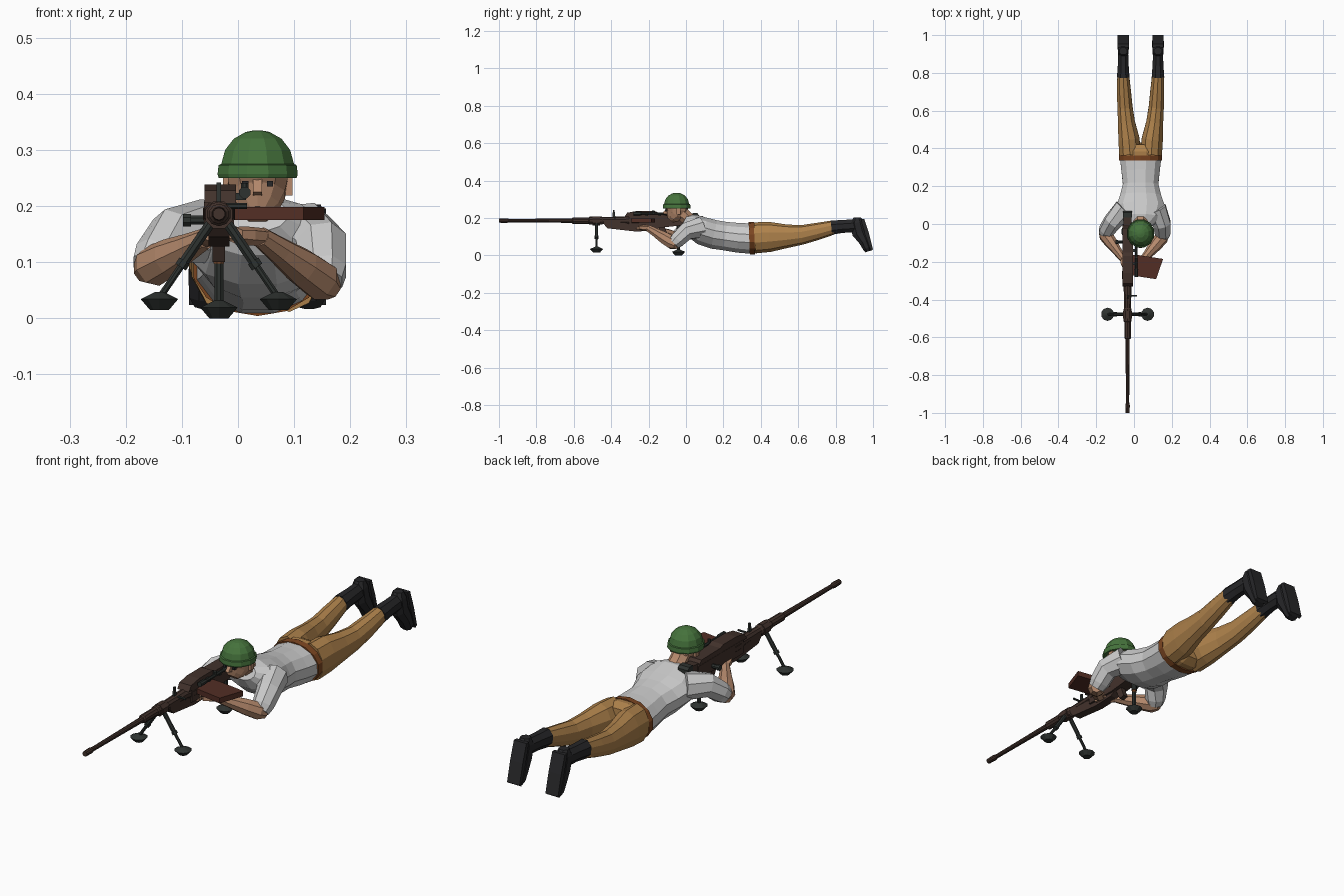
import bpy, bmesh
from math import sin, cos, pi
from mathutils import Vector

CX, GX, GZ = 0.035, -0.034, 0.186   # body centre line, gun axis


def material(name, rgb):
    m = bpy.data.materials.new(name)
    m.diffuse_color = (*rgb, 1)
    return m


GREEN = material("helmet_green", (0.06, 0.17, 0.045))
TAN = material("trouser_tan", (0.42, 0.22, 0.07))
BLACK = material("boot_black", (0.02, 0.02, 0.022))
SKIN = material("skin", (0.46, 0.25, 0.15))
GUN = material("gun_brown", (0.055, 0.032, 0.025))
STEEL = material("dark_steel", (0.027, 0.032, 0.029))
LEATHER = material("belt_leather", (0.2, 0.06, 0.015))
WOOD = material("magazine_brown", (0.085, 0.027, 0.018))


def finish(name, bm, mat):
    bmesh.ops.recalc_face_normals(bm, faces=bm.faces)
    me = bpy.data.meshes.new(name)
    bm.to_mesh(me)
    bm.free()
    ob = bpy.data.objects.new(name, me)
    bpy.context.collection.objects.link(ob)
    if mat:
        me.materials.append(mat)
    return ob


def loft(name, rings, mat=None, n=8):
    """Skin through rings (x, y, z, half width, half depth) set square to the path."""
    bm = bmesh.new()
    pts = [Vector(r[:3]) for r in rings]
    loops = []
    for i, r in enumerate(rings):
        t = (pts[min(i + 1, len(pts) - 1)] - pts[max(i - 1, 0)]).normalized()
        side = Vector((1, 0, 0)) if abs(t.x) < 0.95 else Vector((0, 1, 0))
        u = (side - t * side.dot(t)).normalized()
        v = t.cross(u)
        loops.append([bm.verts.new(pts[i] + u * r[3] * cos(a) + v * r[-1] * sin(a))
                      for a in [2 * pi * (k + 0.5) / n for k in range(n)]])
    for a, b in zip(loops, loops[1:]):
        for k in range(n):
            bm.faces.new((a[k], a[(k + 1) % n], b[(k + 1) % n], b[k]))
    bm.faces.new(loops[0])
    bm.faces.new(loops[-1])
    return finish(name, bm, mat)


def rod(name, a, b, r, mat=None, n=8):
    return loft(name, [(*a, r), (*b, r)], mat, n)


def prism(name, pts, lo, hi, axis, mat):
    """Extrude a flat outline along x (yz points) or z (xy points)."""
    bm = bmesh.new()
    place = (lambda p, h: (h, *p)) if axis == "x" else (lambda p, h: (*p, h))
    f = bm.faces.new([bm.verts.new(place(p, lo)) for p in pts])
    top = bmesh.ops.extrude_face_region(bm, geom=[f])["geom"]
    for v in top:
        if isinstance(v, bmesh.types.BMVert):
            v.co["xyz".index(axis)] = hi
    return finish(name, bm, mat)


def box(name, c, s, mat):
    bm = bmesh.new()
    bmesh.ops.create_cube(bm, size=1)
    for v in bm.verts:
        v.co = Vector([c[i] + v.co[i] * s[i] for i in range(3)])
    return finish(name, bm, mat)


# Shirt torso and belt
loft("shirt", [(CX, y, z, w, h) for y, z, w, h in [
    (-0.01, 0.185, 0.055, 0.035), (0.025, 0.165, 0.11, 0.062), (0.09, 0.13, 0.132, 0.078),
    (0.15, 0.112, 0.112, 0.08), (0.21, 0.103, 0.097, 0.079), (0.28, 0.094, 0.105, 0.082),
    (0.35, 0.09, 0.113, 0.084)]], None, 12)
loft("belt", [(CX, 0.338, 0.091, 0.117, 0.087), (CX, 0.366, 0.092, 0.117, 0.088)], LEATHER, 14)

# Trousers, legs and boots
loft("trouser_seat", [(CX, 0.355, 0.092, 0.113, 0.084), (CX, 0.39, 0.094, 0.115, 0.084),
                      (CX, 0.425, 0.097, 0.085, 0.065)], TAN, 12)
for s, side in ((-1, "right"), (1, "left")):
    loft(side + "_leg", [(CX + s * d, y, z, w, h) for d, y, z, w, h in [
        (0.056, 0.37, 0.094, 0.06, 0.083), (0.062, 0.45, 0.099, 0.059, 0.08),
        (0.075, 0.54, 0.103, 0.047, 0.063), (0.083, 0.62, 0.11, 0.042, 0.052),
        (0.088, 0.70, 0.128, 0.039, 0.046), (0.092, 0.785, 0.149, 0.033, 0.038)]], TAN, 10)
    loft(side + "_boot_shaft", [(CX + s * 0.092, y, z, w, h) for y, z, w, h in [
        (0.777, 0.149, 0.036, 0.041), (0.84, 0.155, 0.031, 0.037),
        (0.89, 0.158, 0.029, 0.038), (0.925, 0.16, 0.027, 0.034)]], BLACK, 8)
    loft(side + "_boot_foot", [(CX + s * 0.092, y, z, w, h) for y, z, w, h in [
        (0.915, 0.203, 0.022, 0.02), (0.915, 0.175, 0.031, 0.042), (0.928, 0.12, 0.03, 0.043),
        (0.953, 0.075, 0.034, 0.03), (0.968, 0.04, 0.032, 0.025), (0.975, 0.022, 0.022, 0.016)]], BLACK, 8)
    prism(side + "_boot_sole", [(0.935, 0.196), (0.953, 0.196), (0.978, 0.12), (1.0, 0.032), (0.988, 0.024),
                                (0.955, 0.12)],
          CX + s * 0.092 - 0.03, CX + s * 0.092 + 0.03, "x", BLACK)

# Sleeves, forearms and hands
arms = {
    "right": [(-0.05, 0.08, 0.155), (-0.115, 0.01, 0.147), (-0.157, -0.05, 0.09), (-0.058, -0.185, 0.142)],
    "left": [(0.115, 0.08, 0.15), (0.148, 0.0, 0.128), (0.153, -0.065, 0.063), (0.04, -0.2, 0.145)]}
for side, (sh, mid, el, wr) in arms.items():
    e, w = Vector(el), Vector(wr)
    loft(side + "_sleeve", [(*sh, 0.06), (*mid, 0.05), (*e.lerp(Vector(mid), 0.3), 0.044), (*e, 0.035)], None, 8)
    loft(side + "_forearm", [(*e.lerp(w, -0.12), 0.022), (*e.lerp(w, 0.05), 0.037), (*e.lerp(w, 0.35), 0.034),
                             (*e.lerp(w, 0.7), 0.025), (*w, 0.019)], SKIN, 8)
    palm = Vector((-0.042 if side == "right" else -0.005, w.y - 0.035, 0.148))
    loft(side + "_palm", [(*w.lerp(palm, -0.1), 0.018, 0.016), (*w.lerp(palm, 0.5), 0.025, 0.017),
                          (*palm, 0.024, 0.015)], SKIN, 6)
    for k in range(4):
        s = -1 if side == "left" else 1
        a = palm + Vector((0, 0.02 - k * 0.014, -0.003))
        loft(f"{side}_finger_{k + 1}", [(*a, 0.007), (a.x + s * 0.022, a.y - 0.008, a.z - 0.003, 0.007),
                                        (a.x + s * 0.036, a.y - 0.008, a.z + 0.015, 0.005)], SKIN, 6)

# Neck, head and face
loft("neck", [(CX, 0.04, 0.17, 0.05, 0.04), (CX, 0.005, 0.2, 0.041, 0.038), (CX, -0.035, 0.235, 0.042)], SKIN, 8)
loft("head", [(CX, y, z, w, d) for y, z, w, d in [
    (-0.085, 0.188, 0.022, 0.018), (-0.075, 0.2, 0.04, 0.035), (-0.06, 0.22, 0.051, 0.052),
    (-0.052, 0.245, 0.056, 0.063), (-0.05, 0.28, 0.055, 0.062)]], SKIN, 10)
prism("nose", [(-0.105, 0.25), (-0.127, 0.225), (-0.1, 0.219)], CX - 0.008, CX + 0.008, "x", SKIN)
for s, side in ((-1, "right"), (1, "left")):
    box(side + "_ear", (CX + s * 0.056, -0.04, 0.236), (0.012, 0.022, 0.034), SKIN)
    box(side + "_eye", (CX + s * 0.022, -0.107, 0.24), (0.011, 0.012, 0.01), BLACK)

# Helmet with flared brim
loft("helmet", [(CX, -0.05, z, r, r * 1.04) for z, r in [
    (0.25, 0.072), (0.257, 0.074), (0.273, 0.072), (0.275, 0.067), (0.3, 0.06),
    (0.32, 0.044), (0.332, 0.022), (0.335, 0.006)]], GREEN, 12)

# Barrel and jacket
loft("barrel", [(GX, y, GZ, r) for y, r in [
    (-1.0, 0.011), (-0.96, 0.0125), (-0.945, 0.009), (-0.75, 0.0105), (-0.6, 0.012)]], GUN, 10)
loft("barrel_jacket", [(GX, y, GZ, r) for y, r in [
    (-0.61, 0.013), (-0.605, 0.018), (-0.52, 0.018), (-0.515, 0.022), (-0.45, 0.022),
    (-0.445, 0.019), (-0.33, 0.022), (-0.29, 0.03), (-0.25, 0.03)]], GUN, 10)

# Receiver, top cover and stock
prism("receiver", [(-0.305, 0.15), (-0.305, 0.208), (0.0, 0.208), (0.0, 0.163), (-0.16, 0.146)],
      GX - 0.027, GX + 0.027, "x", GUN)
prism("fore_end", [(-0.44, 0.168), (-0.44, 0.192), (-0.28, 0.195), (-0.14, 0.15), (-0.17, 0.132), (-0.27, 0.128),
                   (-0.42, 0.145)], GX - 0.019, GX + 0.019, "x", GUN)
prism("top_cover", [(-0.33, 0.205), (-0.315, 0.228), (-0.26, 0.238), (-0.17, 0.238), (-0.15, 0.23),
                    (-0.02, 0.228), (0.0, 0.205)], GX - 0.026, GX + 0.03, "x", GUN)
prism("stock", [(-0.01, 0.165), (-0.01, 0.216), (0.045, 0.222), (0.045, 0.152)], GX - 0.021, GX + 0.021, "x", GUN)
prism("butt_pad", [(0.035, 0.148), (0.035, 0.226), (0.06, 0.226), (0.07, 0.215), (0.07, 0.158), (0.06, 0.148)],
      GX - 0.024, GX + 0.024, "x", STEEL)
prism("pistol_grip", [(-0.15, 0.155), (-0.115, 0.155), (-0.095, 0.105), (-0.122, 0.1)],
      GX - 0.011, GX + 0.011, "x", GUN)
rod("charging_handle", (GX - 0.02, -0.095, 0.175), (-0.092, -0.095, 0.175), 0.009, STEEL)
rod("charging_knob", (-0.084, -0.095, 0.175), (-0.098, -0.095, 0.175), 0.012, STEEL)

# Side magazine
prism("magazine", [(-0.01, -0.165), (0.025, -0.165), (0.154, -0.185), (0.117, -0.292), (0.025, -0.278),
                   (-0.01, -0.27)], 0.175, 0.198, "z", WOOD)

# Offset scope and sights
loft("scope", [(0.012, y, 0.224, r) for y, r in [
    (-0.28, 0.011), (-0.245, 0.011), (-0.235, 0.007), (-0.12, 0.007), (-0.11, 0.01), (-0.075, 0.01)]], STEEL, 8)
for y in (-0.21, -0.14):
    box("scope_mount", (0.003, y, 0.217), (0.022, 0.014, 0.012), STEEL)
rod("scope_turret", (0.012, -0.175, 0.224), (0.012, -0.175, 0.241), 0.007, STEEL)
prism("front_sight", [(-0.395, 0.2), (-0.39, 0.242), (-0.382, 0.242), (-0.377, 0.2)], GX - 0.004, GX + 0.004, "x", STEEL)
rod("sight_lever", (GX, -0.38, 0.2), (0.016, -0.38, 0.2), 0.005, STEEL, 6)


def foot_pad(name, x, y, z):
    loft(name, [(x, y, z + 0.032, 0.008), (x, y, z + 0.019, 0.035), (x, y, z, 0.018)], STEEL, 10)


# Bipod
rod("bipod_clamp", (GX, -0.5, GZ - 0.002), (GX, -0.46, GZ - 0.002), 0.026, GUN)
for s, side in ((-1, "right"), (1, "left")):
    top = Vector((GX + s * 0.016, -0.478, 0.168))
    end = Vector((GX + s * 0.106, -0.478, 0.036))
    rod(side + "_bipod_upper", top, top.lerp(end, 0.55), 0.0095, STEEL)
    rod(side + "_bipod_collar", top.lerp(end, 0.5), top.lerp(end, 0.58), 0.012, STEEL)
    rod(side + "_bipod_lower", top.lerp(end, 0.5), end, 0.0065, STEEL)
    foot_pad(side + "_bipod_foot", end.x, end.y, 0.015)

# Rear monopod
rod("monopod_sleeve", (GX, -0.04, 0.17), (GX, -0.04, 0.108), 0.012, STEEL)
rod("monopod_ring", (GX, -0.04, 0.11), (GX, -0.04, 0.098), 0.01, LEATHER)
rod("monopod_post", (GX, -0.04, 0.1), (GX, -0.04, 0.02), 0.0085, STEEL)
foot_pad("monopod_foot", GX, -0.04, 0.0)
